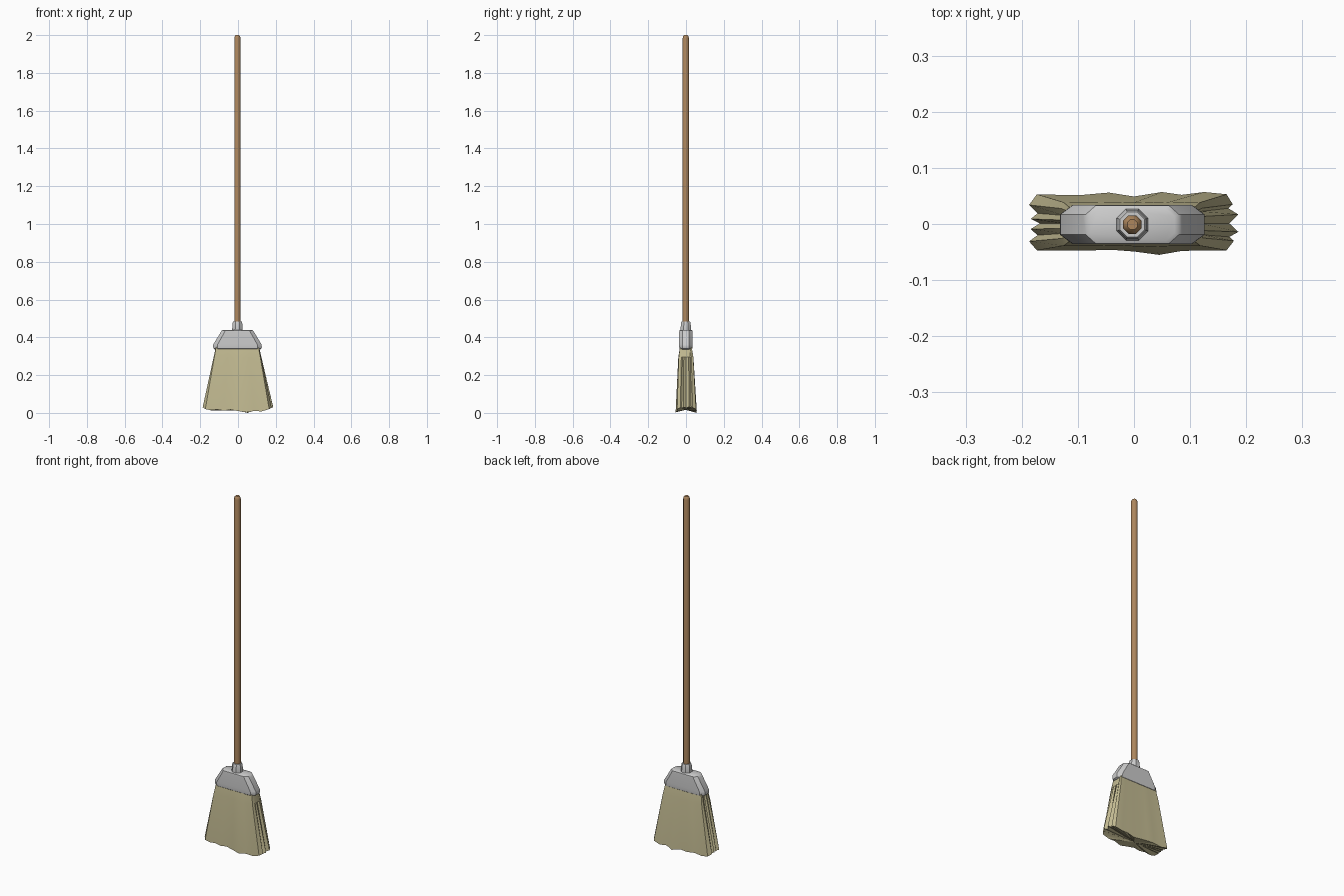
import bpy, math

if "Cube" in bpy.data.objects:
    bpy.data.objects.remove(bpy.data.objects["Cube"])

CX, CY = -0.003, -0.001


def loft(name, rings, color=None, angle=30, bottom_center=None):
    """Skin closed rings of equal point count and close both ends."""
    n = len(rings[0])
    verts = [p for r in rings for p in r]
    faces = []
    for i in range(len(rings) - 1):
        for j in range(n):
            k = (j + 1) % n
            faces.append((i * n + j, i * n + k, (i + 1) * n + k, (i + 1) * n + j))
    if bottom_center:
        verts.append(bottom_center)
        faces += [(len(verts) - 1, (j + 1) % n, j) for j in range(n)]
    else:
        faces.append(tuple(reversed(range(n))))
    faces.append(tuple((len(rings) - 1) * n + j for j in range(n)))
    mesh = bpy.data.meshes.new(name)
    mesh.from_pydata(verts, [], faces)
    mesh.update()
    ob = bpy.data.objects.new(name, mesh)
    bpy.context.collection.objects.link(ob)
    if color:
        mat = bpy.data.materials.new(name + "_color")
        mat.diffuse_color = (*color, 1)
        mat.use_nodes = True
        mat.node_tree.nodes["Principled BSDF"].inputs["Base Color"].default_value = mat.diffuse_color
        mesh.materials.append(mat)
    bpy.ops.object.select_all(action='DESELECT')
    ob.select_set(True)
    bpy.context.view_layer.objects.active = ob
    bpy.ops.object.shade_smooth_by_angle(angle=math.radians(angle))
    return ob


def octagon(apothem, z):
    r = apothem / math.cos(math.pi / 8)
    return [(CX + r * math.cos(math.pi / 8 + i * math.pi / 4),
             CY + r * math.sin(math.pi / 8 + i * math.pi / 4), z) for i in range(8)]


def cut_rect(hx, hy, cx, cy, z):
    """Rectangle with cut corners, counter-clockwise."""
    pts = [(hx, -hy + cy), (hx, hy - cy), (hx - cx, hy), (-hx + cx, hy),
           (-hx, hy - cy), (-hx, -hy + cy), (-hx + cx, -hy), (hx - cx, -hy)]
    return [(CX + x, CY + y, z) for x, y in pts]


# Wooden handle with rounded tip
loft("handle", [octagon(r, z) for r, z in
                [(0.0165, 0.42), (0.0165, 1.983), (0.014, 1.994), (0.009, 2.0)]],
     (0.42, 0.24, 0.11), 50)

# Socket collar holding the handle
loft("socket", [octagon(r, z) for r, z in
                [(0.028, 0.42), (0.028, 0.442), (0.025, 0.478), (0.022, 0.485),
                 (0.017, 0.485)]])

# Tapered cap over the bristles
loft("cap", [cut_rect(*r) for r in
             [(0.118, 0.029, 0.020, 0.014, 0.335),
              (0.126, 0.034, 0.022, 0.016, 0.340),
              (0.129, 0.035, 0.023, 0.017, 0.348),
              (0.128, 0.035, 0.023, 0.017, 0.362),
              (0.088, 0.035, 0.020, 0.017, 0.428),
              (0.083, 0.034, 0.018, 0.016, 0.436),
              (0.075, 0.029, 0.016, 0.014, 0.440)]], None, 35)

# Bristle bundle: ragged lower outline (x, y, z), counter-clockwise
tips = [(-0.173, -0.047, 0.020), (-0.145, -0.047, 0.014), (-0.11, -0.047, 0.018),
        (-0.075, -0.047, 0.012), (-0.04, -0.046, 0.017), (0.0, -0.049, 0.010),
        (0.045, -0.055, 0.003), (0.085, -0.048, 0.010), (0.125, -0.047, 0.008),
        (0.165, -0.047, 0.020),
        (0.178, -0.030, 0.028), (0.170, -0.023, 0.024), (0.186, -0.014, 0.030),
        (0.170, 0.001, 0.026), (0.186, 0.017, 0.032), (0.168, 0.028, 0.026),
        (0.176, 0.035, 0.028),
        (0.165, 0.053, 0.020), (0.125, 0.057, 0.010), (0.085, 0.052, 0.014),
        (0.05, 0.057, 0.000), (0.0, 0.049, 0.012), (-0.045, 0.056, 0.013),
        (-0.09, 0.052, 0.018), (-0.135, 0.052, 0.012), (-0.173, 0.053, 0.020),
        (-0.187, 0.034, 0.030), (-0.172, 0.019, 0.025), (-0.184, 0.009, 0.030),
        (-0.168, 0.001, 0.025), (-0.184, -0.009, 0.030), (-0.172, -0.020, 0.025),
        (-0.187, -0.031, 0.030)]


def gathered(x, y, hx, hy, z):
    """Move a tip to the matching place on a smoother, narrower ring."""
    nx = CX + max(-hx, min(hx, (x - CX) * hx / 0.172))
    return (nx, CY + max(-hy, min(hy, (y - CY) * hy / 0.047)), z)


upper = [gathered(x, y, 0.114, 0.031, 0.35) for x, y, z in tips]
middle = []
for (x, y, z), (ux, uy, uz) in zip(tips, upper):
    t = 0.17
    middle.append((ux + (x - ux) * t, (uy + (y - uy) * t) * 1.14, uz + (z - uz) * t))
loft("bristles", [tips, middle, upper], (0.55, 0.50, 0.29), 25,
     bottom_center=(CX, CY, 0.016))
